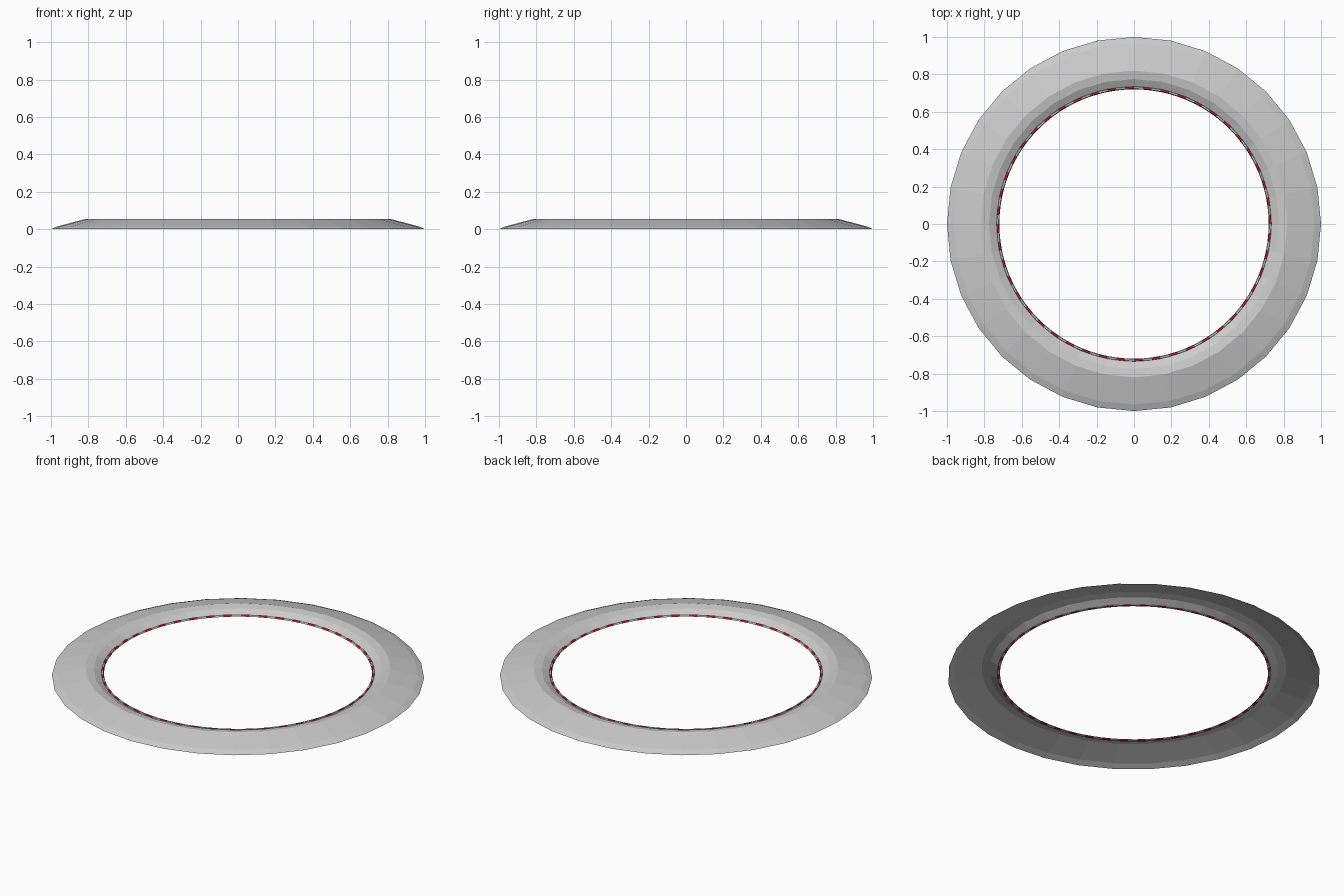
import bpy, bmesh
from math import cos, sin, pi

if "Cube" in bpy.data.objects:
    bpy.data.objects.remove(bpy.data.objects["Cube"])


def material(name, color):
    m = bpy.data.materials.new(name)
    m.diffuse_color = color
    m.use_nodes = True
    m.node_tree.nodes["Principled BSDF"].inputs["Base Color"].default_value = m.diffuse_color
    return m


def lathe(name, profile, sides, mats=(), closed=False, pick=None):
    """Spin a (radius, height) profile around z."""
    bm = bmesh.new()
    rings = []
    for i in range(sides):
        a = 2 * pi * i / sides
        rings.append([bm.verts.new((r * cos(a), r * sin(a), z)) for r, z in profile])
    n = len(profile)
    for i in range(sides):
        p, q = rings[i], rings[(i + 1) % sides]
        for j in range(n if closed else n - 1):
            k = (j + 1) % n
            f = bm.faces.new((p[j], q[j], q[k], p[k]))
            if pick:
                f.material_index = pick(i)
    me = bpy.data.meshes.new(name)
    bm.to_mesh(me)
    bm.free()
    for m in mats:
        me.materials.append(m)
    ob = bpy.data.objects.new(name, me)
    bpy.context.collection.objects.link(ob)
    return ob


red = material("red", (0.45, 0.03, 0.07, 1))
grey = material("grey", (0.6, 0.6, 0.6, 1))

# Hollow trim shell, open underneath
lathe("ring_shell", [(1.0, 0.0), (0.965, 0.015), (0.82, 0.053), (0.775, 0.045),
                     (0.738, 0.025), (0.732, 0.02)], 32)

# Thin dashed inner rim
lathe("dashed_rim", [(0.735, 0.02), (0.732, 0.028), (0.724, 0.028), (0.72, 0.02)],
      96, (red, grey), True, lambda i: i % 2)
